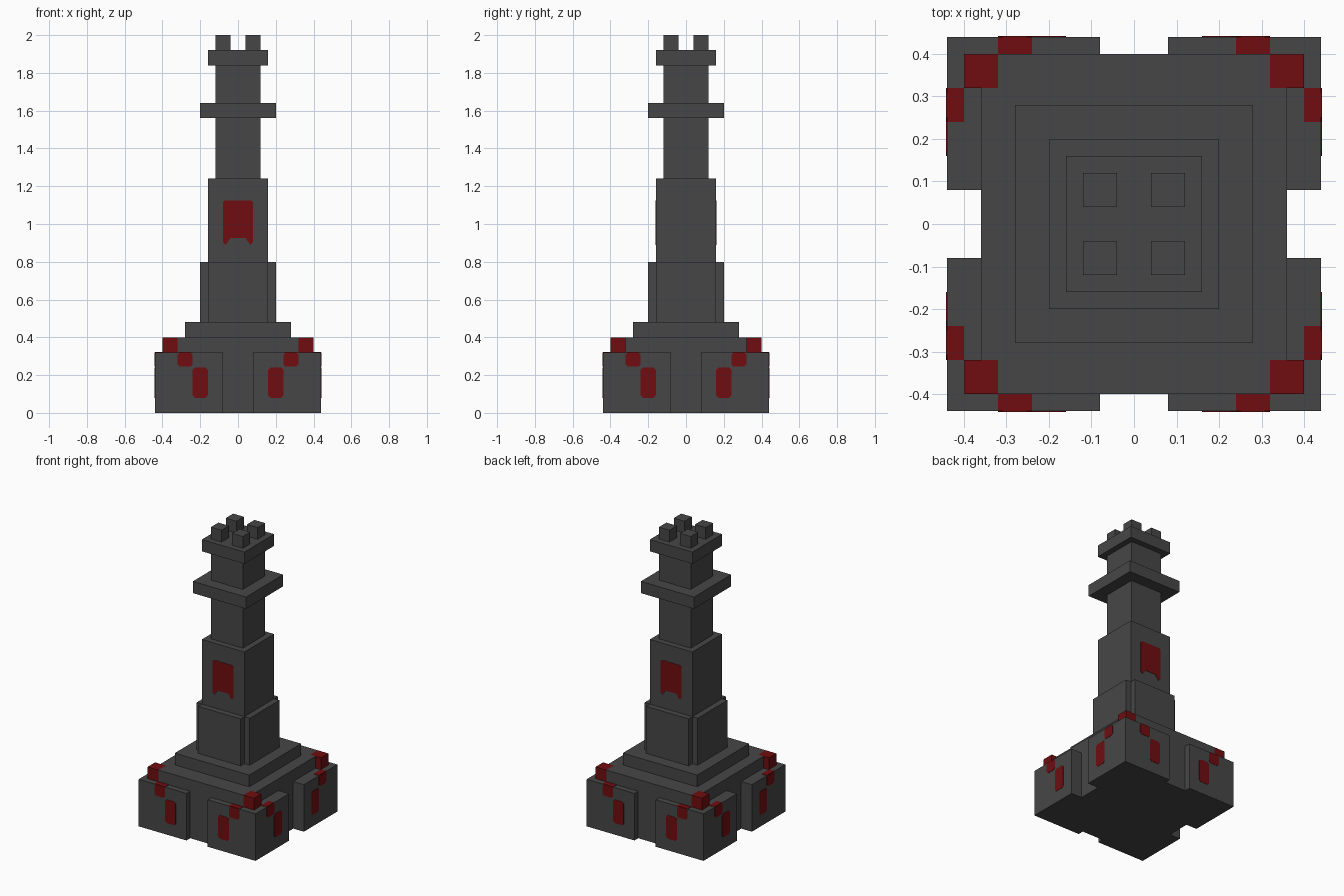
import bpy
import bmesh
import math
from mathutils import Matrix

if "Cube" in bpy.data.objects:
    bpy.data.objects.remove(bpy.data.objects["Cube"], do_unlink=True)


def material(name, rgb):
    m = bpy.data.materials.new(name)
    m.use_nodes = True
    m.diffuse_color = (*rgb, 1)
    bsdf = next(n for n in m.node_tree.nodes if n.type == 'BSDF_PRINCIPLED')
    bsdf.inputs["Base Color"].default_value = (*rgb, 1)
    bsdf.inputs["Roughness"].default_value = 0.9
    return m


STONE = material("dark grey stone", (0.062, 0.062, 0.062))
RED = material("deep red", (0.16, 0.004, 0.005))


def build(name, mat, pieces):
    """One object from prisms: (outline, low, high, matrix)."""
    bm = bmesh.new()
    for outline, low, high, matrix in pieces:
        rings = [[bm.verts.new(matrix @ Matrix.Translation((x, y, z)).translation)
                  for x, y in outline] for z in (low, high)]
        bm.faces.new(rings[0][::-1])
        bm.faces.new(rings[1])
        n = len(outline)
        for i in range(n):
            j = (i + 1) % n
            bm.faces.new((rings[0][i], rings[0][j], rings[1][j], rings[1][i]))
    bmesh.ops.recalc_face_normals(bm, faces=bm.faces)
    mesh = bpy.data.meshes.new(name)
    bm.to_mesh(mesh)
    bm.free()
    mesh.materials.append(mat)
    obj = bpy.data.objects.new(name, mesh)
    bpy.context.collection.objects.link(obj)
    return obj


def four_way(quarter):
    """Mirror a quarter outline (running from +x to +y) into a full footprint."""
    half = quarter + [(-x, y) for x, y in reversed(quarter)]
    return half + [(-x, -y) for x, y in half]


def rect(x0, x1, y0, y1, c=0.0):
    """Rectangle, with small cut corners when c is given."""
    if not c:
        return [(x0, y0), (x1, y0), (x1, y1), (x0, y1)]
    return [(x0 + c, y0), (x1 - c, y0), (x1, y0 + c), (x1, y1 - c),
            (x1 - c, y1), (x0 + c, y1), (x0, y1 - c), (x0, y0 + c)]


def tier(name, quarter, low, high):
    build(name, STONE, [(four_way(quarter), low, high, Matrix())])


# Stone tiers, from the ground up
tier("notched_base", [(0.36, 0.08), (0.44, 0.08), (0.44, 0.44),
                      (0.08, 0.44), (0.08, 0.40)], 0, 0.32)
tier("base_slab", [(0.36, 0.32), (0.32, 0.32), (0.32, 0.40)], 0.32, 0.40)
tier("plinth_step", [(0.28, 0.28)], 0.40, 0.48)
tier("panelled_pedestal", [(0.20, 0.16), (0.16, 0.16), (0.16, 0.20)], 0.48, 0.80)
tier("lower_shaft", [(0.16, 0.16)], 0.80, 1.24)
tier("middle_shaft", [(0.12, 0.12)], 1.24, 1.56)
tier("balcony_ring", [(0.20, 0.20)], 1.56, 1.64)
tier("upper_shaft", [(0.12, 0.12)], 1.64, 1.84)
tier("cap_slab", [(0.16, 0.16)], 1.84, 1.92)

# Corner pieces: battlements and red cubes
quarters = [Matrix.Rotation(math.radians(90 * i), 4, 'Z') for i in range(4)]
build("battlements", STONE,
      [(rect(0.04, 0.12, 0.04, 0.12), 1.92, 2.0, q) for q in quarters])
build("red_corner_cubes", RED,
      [(rect(0.32, 0.40, 0.32, 0.40), 0.32, 0.40, q) for q in quarters])

# Painted trim running down from each corner cube, on all four sides
THICK = 0.002
upright = Matrix.Rotation(math.radians(90), 4, 'X')
trim = []
for q in quarters:
    for side in (1, -1):
        m = q @ Matrix.Diagonal((side, 1, 1, 1))
        face = m @ Matrix.Translation((0, -0.44, 0)) @ upright
        trim += [
            (rect(0.24, 0.32, -0.44, -0.40), 0.32, 0.32 + THICK, m),
            (rect(0.24, 0.32, 0.245, 0.32, 0.012), 0, THICK, face),
            (rect(0.16, 0.24, 0.08, 0.24, 0.012), 0, THICK, face),
        ]
build("red_base_trim", RED, trim)

# Swallow-tailed banners on the front and back of the lower shaft
right_half = [(0.04, 0.925), (0.065, 0.89), (0.08, 0.905), (0.08, 1.115), (0.07, 1.125)]
banner = right_half + [(-x, z) for x, z in reversed(right_half)]
for name, q in (("front_banner", quarters[0]), ("back_banner", quarters[2])):
    build(name, RED, [(banner, 0, THICK,
                       q @ Matrix.Translation((0, -0.16, 0)) @ upright)])
